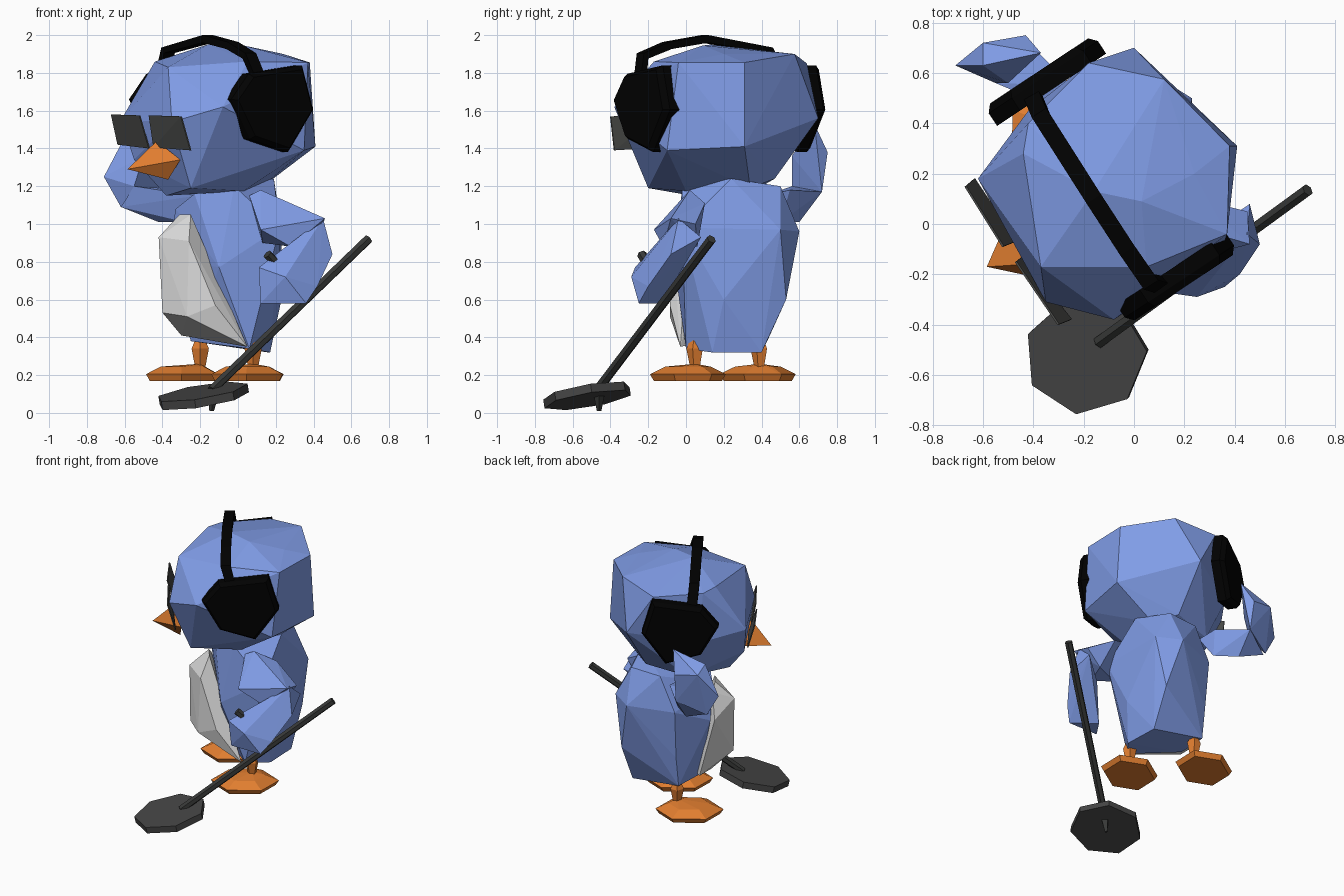
import bpy, bmesh, math
from mathutils import Vector, Matrix

cube = bpy.data.objects.get("Cube")
if cube:
    bpy.data.objects.remove(cube, do_unlink=True)

FORWARD = Vector((-.83, -.55, 0)).normalized()
LEFT = Vector((.55, -.83, 0)).normalized()
UP = Vector((0, 0, 1))


def material(name, r, g, b):
    mat = bpy.data.materials.new(name)
    mat.use_nodes = True
    mat.diffuse_color = (r, g, b, 1)
    mat.node_tree.nodes["Principled BSDF"].inputs["Base Color"].default_value = (r, g, b, 1)
    return mat


blue = material("feather blue", .22, .34, .81)
white = material("belly white", .7, .7, .7)
orange = material("beak orange", .76, .21, .03)
black = material("headphone black", .0004, .0004, .0004)
grey = material("coil grey", .06, .06, .06)
lens_grey = material("lens grey", .068, .07, .067)
dark = material("shaft grey", .04, .042, .04)


def finish(name, bm, mat):
    bmesh.ops.recalc_face_normals(bm, faces=bm.faces)
    mesh = bpy.data.meshes.new(name)
    bm.to_mesh(mesh)
    bm.free()
    mesh.materials.append(mat)
    obj = bpy.data.objects.new(name, mesh)
    bpy.context.collection.objects.link(obj)


def faceted(name, points, mat):
    """Low-poly solid wrapped around a few corner points."""
    bm = bmesh.new()
    for p in points:
        bm.verts.new(p)
    bmesh.ops.convex_hull(bm, input=bm.verts)
    loose = [v for v in bm.verts if not v.link_faces]
    bmesh.ops.delete(bm, geom=loose, context='VERTS')
    bmesh.ops.dissolve_limit(bm, angle_limit=.02, verts=bm.verts, edges=bm.edges)
    finish(name, bm, mat)


def rod(name, start, end, r1, r2, sides, mat):
    """Tapered prism between two points."""
    a, b = Vector(start), Vector(end)
    turn = (b - a).to_track_quat('Z', 'Y').to_matrix().to_4x4()
    bm = bmesh.new()
    bmesh.ops.create_cone(bm, cap_ends=True, segments=sides, radius1=r1, radius2=r2,
                          depth=(b - a).length,
                          matrix=Matrix.Translation((a + b) / 2) @ turn)
    finish(name, bm, mat)


# Head
faceted("head", [
    (-.16, .13, 1.95), (.03, .09, 1.945), (.24, .2, 1.9), (-.42, .4, 1.85), (-.18, .64, 1.85),
    (.12, .575, 1.9), (.38, .31, 1.855), (.37, -.04, 1.855), (.05, -.17, 1.86),
    (-.37, -.17, 1.83), (-.44, .28, 1.86), (0, .7, 1.56), (.41, .31, 1.41), (.35, -.1, 1.39),
    (-.08, -.38, 1.62), (-.35, -.31, 1.54), (-.62, .18, 1.55), (-.42, .45, 1.5),
    (-.38, .03, 1.15), (.03, 0, 1.175), (.12, .34, 1.19), (0, .47, 1.24),
    (-.3, .4, 1.2), (-.25, -.2, 1.19), (-.55, .1, 1.34)], blue)

# Beak
faceted("beak", [(-.585, -.17, 1.29), (-.43, -.16, 1.44), (-.305, -.23, 1.34),
                 (-.37, -.15, 1.235), (-.51, 0, 1.33)], orange)


# Sunglass lenses, thin tilted plates
def lens(name, corners):
    thick = FORWARD * .004
    faceted(name, [Vector(c) + s * thick for c in corners for s in (-1, 1)], lens_grey)


lens("right_lens", [(-.67, .15, 1.58), (-.52, -.09, 1.575), (-.47, -.07, 1.4), (-.635, .18, 1.42)])
lens("left_lens", [(-.47, -.15, 1.575), (-.3, -.4, 1.57), (-.25, -.38, 1.39), (-.445, -.13, 1.405)])

# Headphones: two six-sided cups and a bent band
cup_profile = [(.15, .18), (-.19, .225), (-.26, -.01), (-.1, -.235), (.14, -.165), (.26, .045)]
for name, center, side in (("left", (.175, -.22, 1.615), 1), ("right", (-.355, .575, 1.615), -1)):
    faceted(name + "_ear_cup",
            [Vector(center) + (FORWARD * f + UP * z) * size + LEFT * side * depth
             for f, z in cup_profile for depth, size in ((-.05, 1), (.01, 1), (.04, .9))], black)

path = [Vector(p) for p in ((.14, -.25, 1.7), (.06, -.23, 1.89), (-.03, -.1, 1.945), (-.16, .1, 1.98),
                            (-.37, .43, 1.92), (-.42, .55, 1.7))]
outward = [LEFT, LEFT + UP, LEFT * .4 + UP, UP, UP - LEFT, -LEFT]
bm = bmesh.new()
rings = []
for p, out in zip(path, outward):
    out = out.normalized() * .02
    rings.append([bm.verts.new(p + FORWARD * f * .034 + out * o)
                  for f, o in ((-1, -1), (1, -1), (1, 1), (-1, 1))])
for a, b in zip(rings, rings[1:]):
    for i in range(4):
        j = (i + 1) % 4
        bm.faces.new((a[i], a[j], b[j], b[i]))
bm.faces.new(rings[0])
bm.faces.new(rings[-1])
finish("headband", bm, black)

# Body and belly
faceted("body", [
    (-.23, .06, 1.16), (-.02, -.02, 1.2), (.19, .24, 1.24), (.1, .5, 1.2), (-.13, .49, 1.19),
    (-.33, .16, 1.08), (.22, -.02, .98), (-.25, .49, .95), (.07, .6, .96), (.23, .5, .97),
    (-.1, -.06, .77), (-.37, .24, .83), (.23, .2, .6), (.16, .53, .6), (-.24, .46, .6),
    (.06, 0, .34), (.16, .4, .32), (-.24, .43, .38), (-.25, .2, .38), (.17, .14, .32)], blue)
faceted("belly", [
    (-.31, .1, 1.05), (-.25, .02, 1.05), (-.42, .03, .93), (-.26, -.07, .91),
    (-.4, .01, .53), (-.27, -.085, .51), (-.3, .13, .41), (.05, -.03, .35), (-.12, -.085, .57),
    (-.39, .22, .83), (-.3, .27, .41), (-.33, .16, 1)], white)

# Right arm, bent up to the headphones
faceted("right_upper_arm", [
    (-.62, .62, 1.09), (-.42, .6, 1.01), (-.42, .72, 1.17), (-.55, .56, 1.2),
    (-.25, .55, 1.18), (-.22, .42, 1.15), (-.28, .5, 1.01)], blue)
faceted("right_forearm", [
    (-.37, .68, 1.53), (-.6, .63, 1.46), (-.6, .72, 1.41), (-.71, .63, 1.25), (-.62, .64, 1.09),
    (-.43, .75, 1.38), (-.42, .72, 1.17), (-.55, .56, 1.2), (-.5, .56, 1.36)], blue)

# Left arm, holding the detector
faceted("left_upper_arm", [
    (.06, 0, 1.15), (.12, .02, 1.18), (.25, .1, 1.11), (.12, -.17, .97), (.13, -.05, .9),
    (.45, .05, 1), (.46, -.08, 1.03), (.28, -.12, .88), (.35, .06, .88)], blue)
faceted("left_forearm", [
    (.45, -.04, 1.03), (.5, -.08, .84), (.46, .08, .93), (.42, -.2, .67), (.36, -.25, .58),
    (.12, -.25, .58), (.11, -.27, .77), (.25, -.29, .72), (.2, -.13, .58), (.3, -.03, .83),
    (.28, -.17, .87)], blue)

# Legs and feet
for name, leg, foot in (("left", (.08, .05), (.05, .01)), ("right", (-.2, .39), (-.295, .38))):
    rod(name + "_leg", (*leg, .2), (*leg, .34), .02, .048, 5, orange)
    rod(name + "_thigh", (*leg, .34), (*leg, .44), .048, .005, 5, orange)
    middle = Vector((*foot, 0))
    points = [Vector((*leg, .26))]
    for size, z in ((.9, .17), (1, .205), (.6, .245)):
        for i in range(6):
            angle = math.tau * i / 6
            points.append(middle + UP * z + size * (FORWARD * .23 * math.cos(angle)
                                                    + LEFT * .19 * math.sin(angle)))
    faceted(name + "_foot", points, orange)

# Metal detector: shaft, grip, coil plate and peg
rod("detector_shaft", (-.14, -.47, .12), (.69, .135, .92), .026, .026, 6, dark)
rod("detector_grip", (.29, -.15, .7), (.155, -.235, .84), .026, .026, 6, dark)
coil = Vector((-.19, -.52, .09))
tilt = Vector((-.16, -.16, 1)).normalized() * .023
rim = []
for i in range(7):
    angle = math.tau * i / 7 - 1.72
    x, y = .245 * math.cos(angle), .235 * math.sin(angle)
    rim.append(coil + Vector((x, y, .16 * (x + y))))
faceted("detector_coil", [p + tilt * side for p in rim for side in (-1, 1)], grey)
rod("detector_peg", (-.14, -.46, .01), (-.13, -.46, .1), .012, .03, 4, dark)
